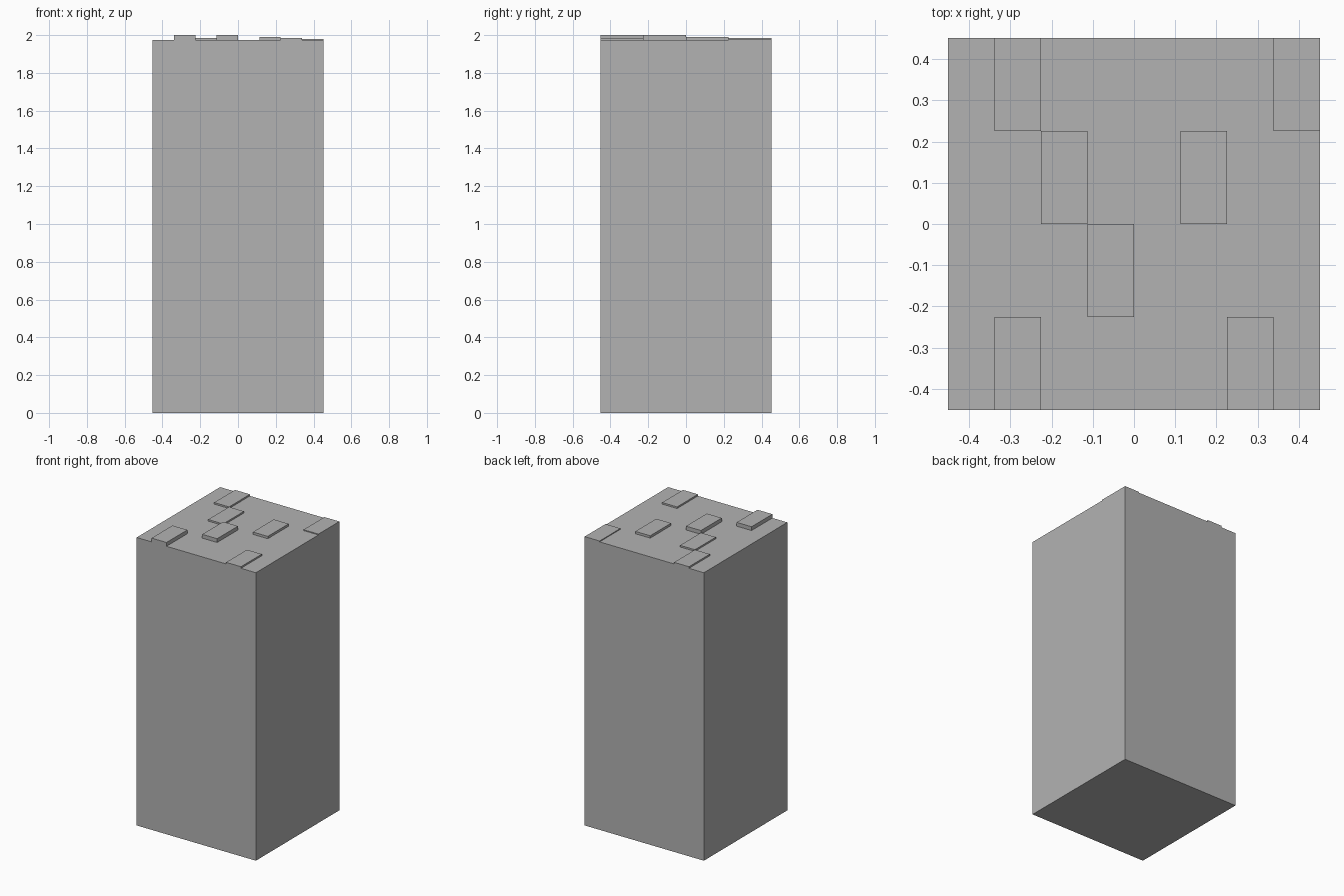
import bpy

cube = bpy.data.objects.get("Cube")
if cube:
    bpy.data.objects.remove(cube, do_unlink=True)

SIDE = 0.904
TOP = 1.974
COLS, ROWS = 8, 4
CELL_X, CELL_Y = SIDE / COLS, SIDE / ROWS

grey = bpy.data.materials.new("plain_grey")
grey.use_nodes = True
GREY = (0.448, 0.448, 0.448, 1.0)
grey.diffuse_color = GREY
grey.node_tree.nodes["Principled BSDF"].inputs["Base Color"].default_value = GREY


def box(name, center, size):
    bpy.ops.mesh.primitive_cube_add(size=1, location=center)
    obj = bpy.context.object
    obj.name = name
    obj.scale = size
    bpy.ops.object.transform_apply(location=False, rotation=False, scale=True)
    obj.data.materials.append(grey)
    return obj


# Tall square tower body
box("tower_body", (0, 0, TOP / 2), (SIDE, SIDE, TOP))

# Low roof blocks on a regular grid: (column, row, height)
blocks = [
    (1, 0, 0.026),
    (6, 0, 0.011),
    (3, 1, 0.026),
    (2, 2, 0.011),
    (5, 2, 0.016),
    (1, 3, 0.011),
    (7, 3, 0.006),
]
for i, (col, row, height) in enumerate(blocks, 1):
    x = -SIDE / 2 + (col + 0.5) * CELL_X
    y = -SIDE / 2 + (row + 0.5) * CELL_Y
    box(f"roof_block_{i}", (x, y, TOP + height / 2), (CELL_X, CELL_Y, height))
